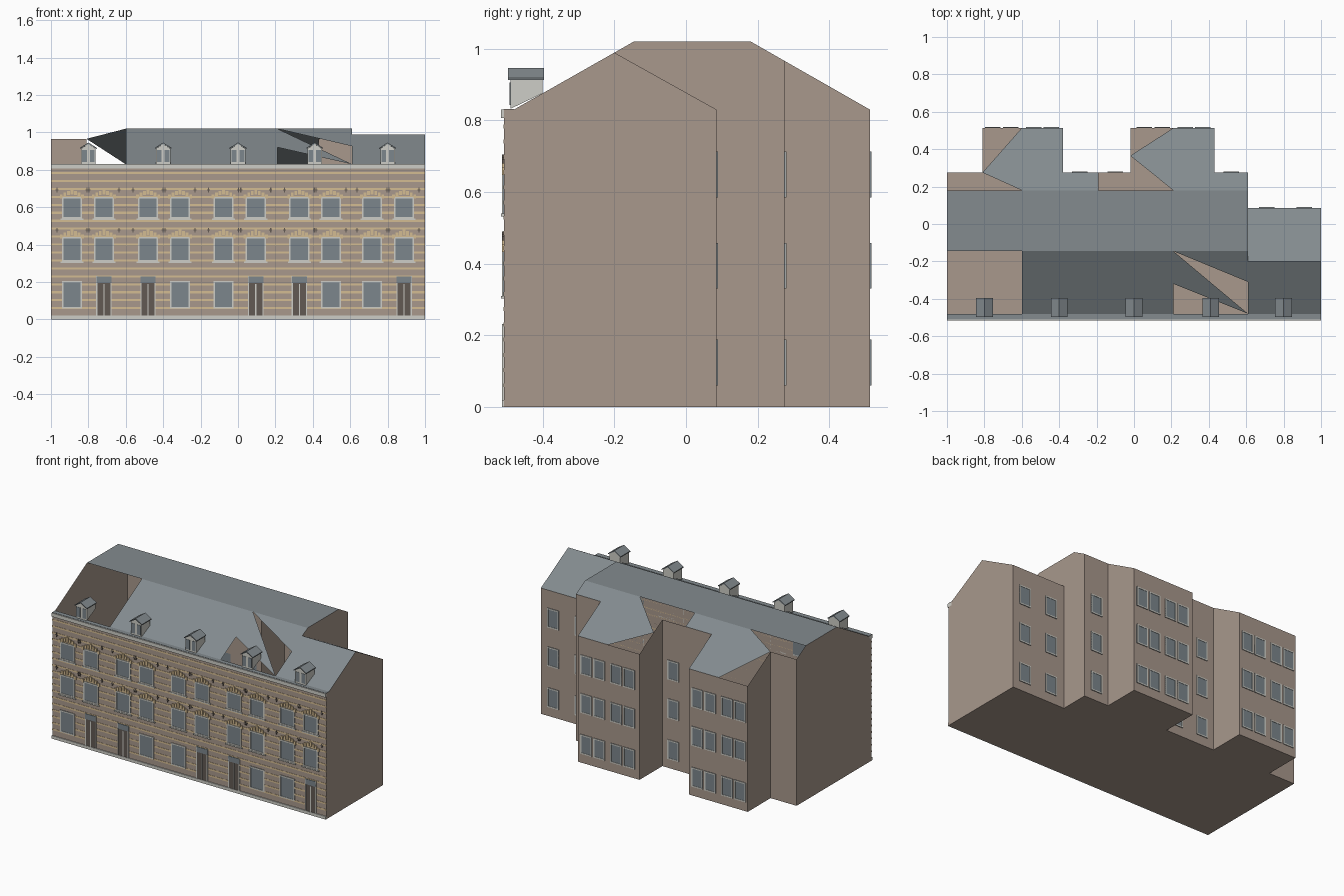
import bpy, bmesh

if "Cube" in bpy.data.objects:
    bpy.data.objects.remove(bpy.data.objects["Cube"])


def srgb(r, g, b):
    return tuple((c / 255 / 12.92) if c < 10 else ((c / 255 + 0.055) / 1.055) ** 2.4
                 for c in (r, g, b)) + (1.0,)


def material(name, *rgb):
    m = bpy.data.materials.new(name)
    m.diffuse_color = srgb(*rgb)
    m.use_nodes = True
    m.node_tree.nodes["Principled BSDF"].inputs["Base Color"].default_value = m.diffuse_color
    return m


BRICK = material("brown brick", 168, 152, 140)
CREAM = material("cream brick", 212, 188, 146)
STONE = material("pale stone", 206, 206, 199)
SLATE = material("slate", 131, 139, 143)
GLASS = material("glass", 124, 134, 140)
DOOR = material("dark door", 98, 90, 84)

parts = {}


def part(name, mat):
    if name not in parts:
        parts[name] = (bmesh.new(), mat)
    return parts[name][0]


def face(bm, pts):
    return bm.faces.new([bm.verts.new(p) for p in pts])


def prism(bm, profile, y0, y1):
    """Extrude an x-z outline from y0 to y1."""
    a = [bm.verts.new((x, y0, z)) for x, z in profile]
    b = [bm.verts.new((x, y1, z)) for x, z in profile]
    n = len(a)
    bm.faces.new(a)
    bm.faces.new(b[::-1])
    for i in range(n):
        j = (i + 1) % n
        bm.faces.new((a[j], a[i], b[i], b[j]))
    return a + b


def box(bm, x0, x1, y0, y1, z0, z1):
    return prism(bm, [(x0, z0), (x1, z0), (x1, z1), (x0, z1)], y0, y1)


FRONT, MID, WING, LOW = -0.508, 0.275, 0.513, 0.085
EAVE, TOP = 0.83, 1.02
RF, RB, EF = -0.145, 0.18, -0.48      # flat roof edges and front eave line
PITCH = (TOP - EAVE) / (RF - EF)


def height(y):
    """Main roof profile."""
    if y < RF:
        return max(EAVE, TOP - (RF - y) * PITCH)
    return TOP if y <= RB else TOP - (y - RB) * (TOP - EAVE) / (WING - RB)


# --- walls -------------------------------------------------------------
walls = part("walls", BRICK)
outline = [(1, FRONT), (1, LOW), (0.61, LOW), (0.61, MID), (0.43, MID), (0.43, WING),
           (-0.02, WING), (-0.02, MID), (-0.38, MID), (-0.38, WING), (-0.81, WING),
           (-0.81, MID), (-1, MID), (-1, FRONT)]
face(walls, [(x, y, 0) for x, y in reversed(outline)])
for (xa, ya), (xb, yb) in zip(outline[2:-1], outline[3:]):
    if (xa, ya) == (0.61, LOW) or xb == xa == -1:
        continue
    face(walls, [(xa, ya, 0), (xb, yb, 0), (xb, yb, height(yb)), (xa, ya, height(ya))])
face(walls, [(1, LOW, 0), (0.61, LOW, 0), (0.61, LOW, EAVE), (1, LOW, EAVE)])
face(walls, [(-1, FRONT, 0), (1, FRONT, 0), (1, FRONT, EAVE), (-1, FRONT, EAVE)])
# gable ends and the step between the two roofs
RIDGE = -0.2
face(walls, [(-1, y, z) for y, z in [(MID, 0), (FRONT, 0), (FRONT, EAVE), (EF, EAVE),
                                    (RF, TOP), (RB, TOP), (MID, height(MID))]])
face(walls, [(1, y, z) for y, z in [(FRONT, 0), (LOW, 0), (LOW, EAVE),
                                   (RIDGE, height(RIDGE)), (EF, EAVE), (FRONT, EAVE)]])
face(walls, [(0.61, y, z) for y, z in [(LOW, 0), (MID, 0), (MID, height(MID)), (RB, TOP),
                                      (RF, TOP), (RIDGE, height(RIDGE)), (LOW, EAVE)]])

# --- roof, with its open panels -----------------------------------------
roof = part("roof", SLATE)
for poly in [
    [(-1, RF), (0.61, RF), (0.61, RB), (-1, RB)],
    [(-0.6, EF), (0.21, EF), (0.21, RF), (-0.6, RF)],
    [(0.21, RF), (0.21, -0.32), (0.61, EF)],
    [(0.21, RF), (0.61, -0.31), (0.61, RF)],
    [(0.61, EF), (1, EF), (1, RIDGE), (0.61, RIDGE)],
    [(-0.6, WING), (-0.81, MID), (-0.6, RB), (-0.19, RB), (-0.19, MID), (-0.38, MID),
     (-0.38, WING)],
    [(0.21, WING), (-0.02, 0.365), (0.21, RB), (0.61, RB), (0.61, MID), (0.43, MID),
     (0.43, WING)],
]:
    face(roof, [(x, y, height(y)) for x, y in poly])
zr = height(RIDGE)
face(roof, [(0.61, RIDGE, zr), (1, RIDGE, zr), (1, LOW, EAVE), (0.61, LOW, EAVE)])

# --- cornice, gutter and plinth -------------------------------------------
box(part("cornice", STONE), -1, 1, -0.516, EF, 0.806, 0.83)
box(part("gutter", SLATE), -1, 1, -0.51, EF, 0.83, 0.832)
box(part("plinth", STONE), -1, 1, -0.514, FRONT, 0, 0.02)

# --- cream brick courses ---------------------------------------------------
for i in range(18):
    z = 0.055 + i * 0.0425
    box(part("brick_courses", CREAM), -1, 1, -0.5095, FRONT, z, z + 0.011)


def window(x, w, z0, z1, wall, out):
    """Glass plate inside a four-piece frame; out is the outward y direction."""
    h, t = w / 2, 0.008
    glass, frame = part("window_glass", GLASS), part("window_frames", STONE)

    def slab(bm, a, b, c, d, depth):
        ys = sorted((wall, wall + out * depth))
        box(bm, a, b, ys[0], ys[1], c, d)
    slab(glass, x - h, x + h, z0, z1, 0.003)
    for a, b, c, d in [(x - h, x - h + t, z0, z1), (x + h - t, x + h, z0, z1),
                       (x - h, x + h, z0, z0 + t), (x - h, x + h, z1 - t, z1)]:
        slab(frame, a, b, c, d, 0.005)


# --- front openings ----------------------------------------------------------
columns = [-0.888, -0.717, -0.481, -0.31, -0.077, 0.095, 0.328, 0.497, 0.717, 0.888]
doors = {1, 2, 5, 6, 9}
for i, x in enumerate(columns):
    for z0, z1 in [(0.31, 0.44), (0.54, 0.655)]:
        window(x, 0.108, z0, z1, FRONT, -1)
        box(part("sills", STONE), x - 0.062, x + 0.062, -0.516, FRONT, z0 - 0.008, z0)
        # segmental arch of separate blocks, with a taller keystone
        for k in range(-3, 4):
            c = x + k * 0.019
            low = z1 + 0.012 - 0.0022 * k * k
            box(part("arch_blocks", CREAM), c - 0.0075, c + 0.0075, -0.514, FRONT,
                low, low + (0.03 if k == 0 else 0.022))
        # iron wall anchors
        for s in (-1, 1):
            c = x + s * 0.08
            box(part("wall_anchors", DOOR), c - 0.003, c + 0.003, -0.513, FRONT,
                z1 + 0.025, z1 + 0.05)
            box(part("wall_anchors", DOOR), c - 0.008, c + 0.008, -0.513, FRONT,
                z1 + 0.035, z1 + 0.041)
    if i in doors:
        box(part("doors", DOOR), x - 0.035, x + 0.035, -0.511, FRONT, 0.005, 0.2)
        box(part("door_strips", STONE), x - 0.003, x + 0.003, -0.513, FRONT, 0.02, 0.19)
        box(part("door_transoms", GLASS), x - 0.04, x + 0.04, -0.513, FRONT, 0.195, 0.23)
        for s in (-1, 1):
            c = x + s * 0.038
            box(part("door_posts", STONE), c - 0.003, c + 0.003, -0.513, FRONT, 0, 0.232)
    else:
        window(x, 0.108, 0.06, 0.205, FRONT, -1)

# --- rear windows -------------------------------------------------------------
rear = [(0.91, LOW), (0.71, LOW), (0.52, MID), (-0.10, MID), (-0.29, MID)]
for edge in (0.43, -0.38):
    rear += [(edge - d, WING) for d in (0.062, 0.157, 0.28, 0.375)]
for x, y in rear:
    for z0 in (0.06, 0.33, 0.585):
        window(x, 0.083, z0, z0 + 0.128, y, 1)

# --- dormers -------------------------------------------------------------------
for x in (-0.8, -0.4, 0.0, 0.41, 0.8):
    verts = prism(part("dormer_bodies", STONE),
                  [(x - 0.039, 0.832), (x + 0.039, 0.832), (x + 0.039, 0.914),
                   (x, 0.938), (x - 0.039, 0.914)], -0.49, -0.4)
    for v in verts:
        if v.co.z < 0.84 and v.co.y > -0.45:
            v.co.z = height(v.co.y)          # bottom follows the roof pitch
    for s in (-1, 1):
        a, b = sorted((x + s * 0.008, x + s * 0.034))
        box(part("dormer_glass", GLASS), a, b, -0.492, -0.49, 0.842, 0.906)
        prism(part("dormer_roofs", SLATE),
              [(x, 0.938), (x + s * 0.045, 0.912), (x + s * 0.045, 0.918), (x, 0.946)],
              -0.497, -0.396)

# --- turn every part into an object ----------------------------------------------
for name, (bm, mat) in parts.items():
    if name not in ("walls", "roof"):
        bmesh.ops.recalc_face_normals(bm, faces=bm.faces[:])
    if name == "roof":
        for f in bm.faces:
            f.normal_update()
            if f.normal.z < 0:
                f.normal_flip()
    mesh = bpy.data.meshes.new(name)
    bm.to_mesh(mesh)
    bm.free()
    mesh.materials.append(mat)
    bpy.context.collection.objects.link(bpy.data.objects.new(name, mesh))
